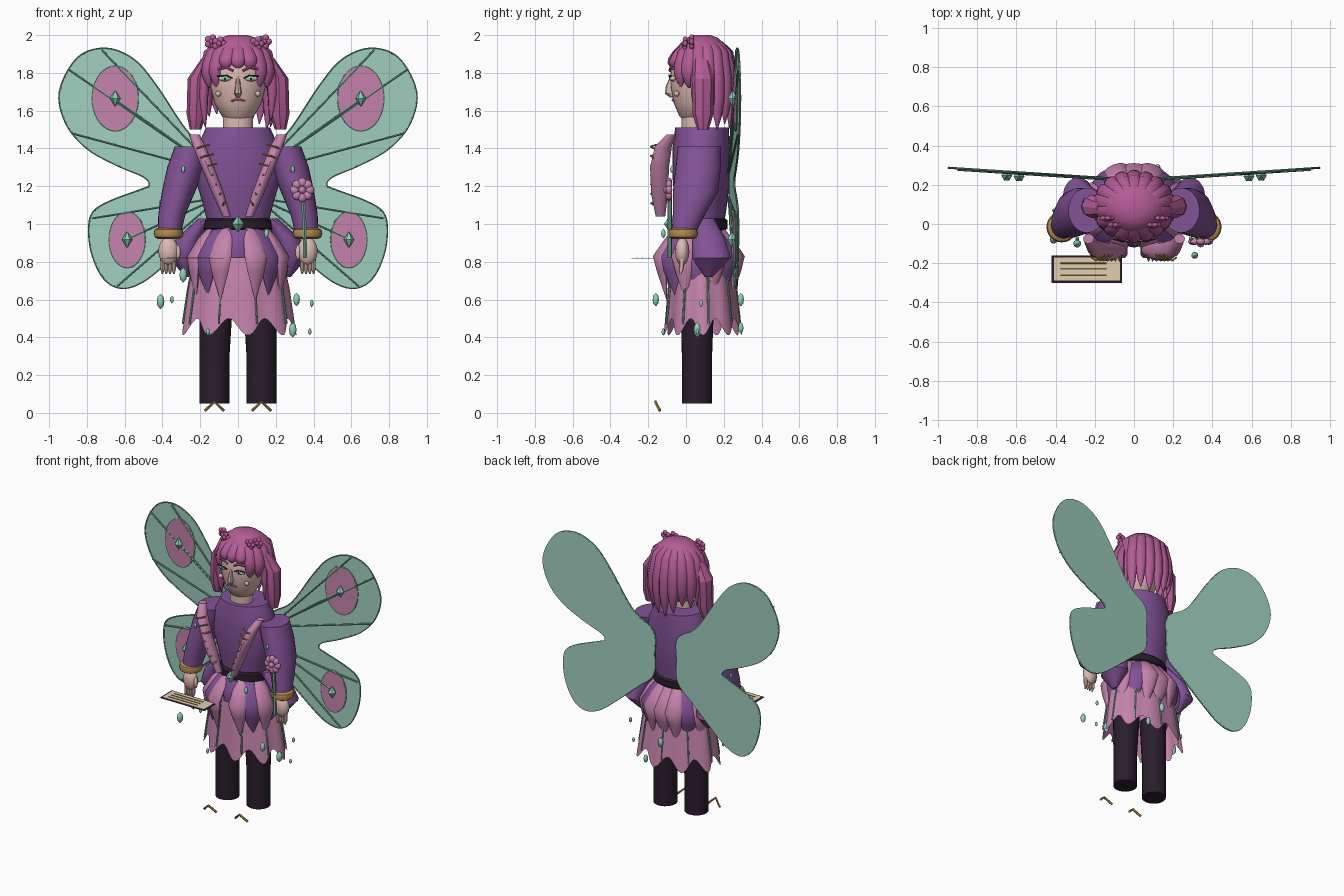
import bpy, bmesh, math, random
from mathutils import Matrix, Vector
from math import sin, cos, pi

cube = bpy.data.objects.get("Cube")
if cube:
    bpy.data.objects.remove(cube, do_unlink=True)
random.seed(4)


def material(name, code):
    rgb = [int(code[i:i + 2], 16) / 255 for i in (0, 2, 4)]
    rgba = [((c + .055) / 1.055) ** 2.4 for c in rgb] + [1]
    m = bpy.data.materials.new(name)
    m.use_nodes = True
    m.diffuse_color = rgba
    m.node_tree.nodes["Principled BSDF"].inputs["Base Color"].default_value = rgba
    return m


purple = material("purple cloth", "825296")
hair = material("rose hair", "B35C96")
pink = material("petal pink", "C583AC")
skin = material("skin", "DDB9B2")
gold = material("gold", "B48A50")
dark = material("dark cloth", "2A1D2C")
teal = material("wing teal", "A0CFBF")
gem_green = material("gem green", "8AD2B8")
vein = material("vein green", "6FA58F")
paper = material("paper", "E0D0AE")


def finish(name, me, mat, angle=40):
    me.materials.clear()
    me.materials.append(mat)
    for p in me.polygons:
        p.use_smooth = True
        p.material_index = 0
    me.set_sharp_from_angle(angle=math.radians(angle))
    ob = bpy.data.objects.new(name, me)
    bpy.context.collection.objects.link(ob)


def from_bmesh(name, bm, mat, angle=40):
    bmesh.ops.recalc_face_normals(bm, faces=bm.faces)
    me = bpy.data.meshes.new(name)
    bm.to_mesh(me)
    bm.free()
    finish(name, me, mat, angle)


def loft(name, rings, mat, n=16, rot=0, waves=0, capped=True, angle=40):
    """Horizontal rings (x, y, z, rx, ry, ripple, drop) joined into a skin."""
    bm = bmesh.new()
    loops = []
    for ring in rings:
        x, y, z, rx, ry, amp, drop = (tuple(ring) + (0, 0))[:7]
        loop = []
        for i in range(n):
            t = 2 * pi * i / n
            w = cos(waves * t)
            u, v = rx * (1 + amp * w) * cos(t), ry * (1 + amp * w) * sin(t)
            loop.append(bm.verts.new((x + u * cos(rot) - v * sin(rot),
                                      y + u * sin(rot) + v * cos(rot), z + drop * w)))
        loops.append(loop)
    for a, b in zip(loops, loops[1:]):
        for i in range(n):
            j = (i + 1) % n
            bm.faces.new((a[i], a[j], b[j], b[i]))
    if capped:
        bm.faces.new(loops[0])
        bm.faces.new(loops[-1])
    from_bmesh(name, bm, mat, angle)


def ball(name, pos, size, mat, seg=12):
    bm = bmesh.new()
    bmesh.ops.create_uvsphere(bm, u_segments=seg, v_segments=seg // 2 + 2, radius=1)
    bm.transform(Matrix.Translation(pos) @ Matrix.Diagonal((*size, 1)))
    from_bmesh(name, bm, mat, 60)


def rod(name, pts, r, mat, cyclic=False):
    cu = bpy.data.curves.new(name, "CURVE")
    cu.dimensions = "3D"
    cu.bevel_depth, cu.bevel_resolution, cu.use_fill_caps = r, 1, True
    sp = cu.splines.new("POLY")
    sp.points.add(len(pts) - 1)
    for p, co in zip(sp.points, pts):
        p.co = (*co, 1)
    sp.use_cyclic_u = cyclic
    ob = bpy.data.objects.new(name, cu)
    bpy.context.collection.objects.link(ob)
    me = bpy.data.meshes.new_from_object(ob.evaluated_get(bpy.context.evaluated_depsgraph_get()))
    bpy.data.objects.remove(ob)
    finish(name, me, mat)


def plate(name, pts, mat, push):
    bm = bmesh.new()
    face = bm.faces.new([bm.verts.new(p) for p in pts])
    out = bmesh.ops.extrude_face_region(bm, geom=[face])
    bmesh.ops.translate(bm, vec=push, verts=[v for v in out["geom"] if isinstance(v, bmesh.types.BMVert)])
    from_bmesh(name, bm, mat)


def smooth_loop(pts, steps=5):
    pts, out, n = [Vector(p) for p in pts], [], len(pts)
    for i in range(n):
        a, b, c, d = (pts[(i + k) % n] for k in (-1, 0, 1, 2))
        for s in range(steps):
            t = s / steps
            out.append(.5 * (2 * b + (c - a) * t + (2 * a - 5 * b + 4 * c - d) * t * t
                             + (3 * b - a - 3 * c + d) * t ** 3))
    return out


def gem(name, x, y, z, r, h, sharp=.5, n=10):
    loft(name, [(x, y, z + h * k, r * f, r * f) for k, f in
                ((-1, .05), (-.6, sharp), (0, 1), (.6, sharp), (1, .05))], gem_green, n)


def blossom(name, x, y, z, spread, r, count, mat):
    for k in range(count):
        t = 2 * pi * k / count
        ball(name + "_petal", (x + spread * cos(t), y, z + spread * sin(t)), (r, r * .7, r), mat, 8)
    ball(name + "_heart", (x, y - r * .4, z), (r * .8,) * 3, mat, 8)


# Torso, neck and head
loft("torso", [(0, .08, 1.02, .165, .125), (0, .08, 1.12, .19, .14), (0, .08, 1.25, .23, .152),
               (0, .08, 1.4, .22, .152), (0, .085, 1.51, .17, .142)], purple, 32)
loft("neck", [(0, .04, 1.45, .08, .065), (0, .04, 1.6, .08, .065)], skin, 20)
loft("head", [(0, .04, 1.545, .05, .05), (0, .045, 1.57, .085, .08), (0, .05, 1.64, .125, .115),
              (0, .05, 1.72, .145, .13), (0, .05, 1.82, .15, .133), (0, .06, 1.92, .11, .1),
              (0, .06, 1.96, .04, .04)], skin, 28)
loft("nose", [(0, -.07, 1.79, .009, .01), (0, -.085, 1.73, .014, .022), (0, -.088, 1.69, .02, .024),
              (0, -.075, 1.67, .01, .01)], skin, 8)
rod("mouth", [(-.036, -.062, 1.65), (-.012, -.07, 1.658), (0, -.07, 1.655), (.012, -.07, 1.658),
              (.036, -.062, 1.65)], .006, hair)
for s in (1, -1):
    ball("eye", (s * .068, -.068, 1.77), (.036, .016, .015), paper)
    ball("iris", (s * .068, -.078, 1.77), (.021, .009, .014), gem_green)
    ball("pupil", (s * .068, -.087, 1.77), (.006, .003, .007), dark, 8)
    rod("lash", [(s * x, y, z) for x, y, z in
                 ((.03, -.083, 1.77), (.06, -.09, 1.787), (.09, -.08, 1.784), (.11, -.078, 1.782))], .004, dark)
    rod("brow", [(s * .025, -.085, 1.812), (s * .06, -.08, 1.83), (s * .105, -.058, 1.82)], .008, hair)
    ball("cheek_bead", (s * .105, -.05, 1.69), (.015,) * 3, skin)

# Hair: smooth crown, locks flowing from it, side curtains and small blossoms
loft("hair_crown", [(0, .085, 2, .05, .045), (0, .085, 1.985, .095, .085), (0, .085, 1.95, .14, .12),
                    (0, .088, 1.9, .168, .143), (0, .09, 1.85, .175, .15)], hair, 40)
for k in range(18):
    t = 2 * pi * (k + .5) / 18
    front = -sin(t)
    end = 1.81 if front > .8 else 1.72 if front > .45 else 1.49 + .1 * random.random()
    fall = 1.91 - end
    rings = [(.05, 1.985, .012), (.1, 1.965, .028), (.155, 1.915, .037), (.182, 1.91 - fall * .35, .041),
             (.188, 1.91 - fall * .6, .037), (.182, 1.91 - fall * .85, .022), (.175, end, .003)]
    loft("hair_lock", [(r * cos(t), .09 + r * .85 * sin(t), z, .75 * w, w)
                       for r, z, w in rings], hair, 10, rot=t, angle=50)
for s in (1, -1):
    loft("hair_curtain", [(s * .17, .08, 1.88, .02, .04), (s * .215, .09, 1.77, .052, .06),
                          (s * .22, .09, 1.58, .052, .055), (s * .225, .09, 1.5, .03, .03)], hair, 8, angle=25)
    for x, y, z in ((.14, .03, 1.965), (.1, -.005, 1.955)):
        blossom("hair_blossom", s * x, y, z, .022, .018, 5, hair)

# Arms, cuffs and hands
for s in (1, -1):
    loft("sleeve", [(s * .24, .07, 1.41, .095, .115), (s * .275, .065, 1.3, .1, .12),
                    (s * .315, .05, 1.17, .088, .12), (s * .35, .015, 1.05, .072, .085),
                    (s * .362, -.01, .96, .062, .065)], purple, 24)
    loft("cuff", [(s * .368, -.015, z, r, r) for z, r in
                  ((.92, .055), (.93, .073), (.95, .079), (.97, .073), (.98, .055))], gold, 24)
    ball("hand", (s * .368, -.02, .855), (.054, .038, .075), skin)
    for k in range(4):
        x = .34 + .02 * k
        loft("finger", [(s * x, -.02, .83, .012, .015), (s * x, -.025, .76, .011, .012),
                        (s * x, -.03, .735, .004, .005)], skin, 8)
    ball("thumb", (s * .318, -.03, .85), (.014, .015, .04), skin, 8)

# Lapels with laces
for s in (1, -1):
    loft("lapel", [(s * .232, -.075, 1.475, .028, .025), (s * .205, -.12, 1.41, .034, .045),
                   (s * .16, -.14, 1.3, .034, .05), (s * .105, -.14, 1.16, .032, .045),
                   (s * .06, -.135, 1.04, .022, .025)], pink, 12)
    for k in range(7):
        z, x, half = 1.41 - .05 * k, .195 - .02 * k, .045 if k < 3 else .01
        rod("lace", [(s * (x - half), -.155, z + .01), (s * x, -.187, z), (s * (x + half * .5), -.17, z - .01)],
            .005, gold)

# Belt and buckle gem
loft("belt", [(0, .075, z, .172 + d, .132 + d) for z, d in
              ((.965, 0), (.975, .012), (1.02, .012), (1.03, 0))], dark, 32)
gem("belt_gem", 0, -.085, 1.0, .032, .042, .45, 4)

# Rippled skirt with veins, overlaid with petals and coat panels
loft("skirt", [(0, .075, 1, .16, .12), (0, .08, .85, .23, .16, .01), (0, .085, .65, .268, .18, .025),
               (0, .09, .455, .295, .2, .05, -.045)], pink, 96, waves=9, capped=False, angle=80)
for k in range(9):
    t = 2 * pi * (k + .25) / 9
    rod("skirt_vein", [(rx * cos(t), .085 + ry * sin(t), z) for rx, ry, z in
                       ((.235, .165, .83), (.27, .183, .65), (.297, .202, .47))], .006, vein)


def petal(name, t, tip, width, mat, grow=1):
    rings = [(.14, .11, 1, .3), (.2, .165, .92, .75), (.25, .222, .83, 1),
             (.25, .21, .75, .75), (.24, .185, tip, .04)]
    loft(name, [(rx * grow * cos(t), .068 + ry * grow * sin(t), z, .032 * w, width * w)
                for rx, ry, z, w in rings], mat, 12, rot=t, angle=50)


for k in range(8):
    petal("skirt_petal", pi * (k + .5) / 4, .6, .066, pink)
    if k == 6:
        loft("front_panel", [(0, -.05, .97, .07, .03), (0, -.09, .9, .065, .03), (0, -.1, .82, .045, .01)], purple, 8)
    else:
        petal("skirt_petal" if k == 2 else "coat_panel", pi * k / 4, .62, .08, pink if k == 2 else purple, .95)
for s in (1, -1):
    loft("coat_tail", [(s * .17, .09, 1.03, .04, .06), (s * .26, .12, .92, .07, .09),
                       (s * .285, .135, .82, .08, .105), (s * .27, .12, .72, .01, .02)], purple, 14, angle=35)

# Legs and toe chevrons
for s in (1, -1):
    loft("leg", [(s * .125, .058, .05, .08, .08), (s * .125, .058, .3, .08, .08),
                 (s * .115, .06, .62, .09, .09)], dark, 24)
    rod("toe_chevron", [(s * .125 - .05, -.138, .012), (s * .125, -.162, .058),
                        (s * .125 + .05, -.138, .012)], .008, gold)

# Wings with rims, eye spots, veins and gems
outline = smooth_loop([(.09, 1.2), (.1, 1.36), (.26, 1.48), (.43, 1.73), (.55, 1.87), (.7, 1.93), (.85, 1.88),
                       (.945, 1.7), (.91, 1.53), (.8, 1.4), (.64, 1.31), (.5, 1.25), (.47, 1.205), (.52, 1.18),
                       (.68, 1.12), (.77, 1.06), (.79, .96), (.77, .83), (.71, .71), (.62, .66), (.51, .69),
                       (.38, .79), (.22, .93), (.1, 1.04)])
for s in (1, -1):
    def on_wing(x, z, off=0):
        return (s * x, .225 + .065 * x - off, z)
    edge = [on_wing(*p) for p in outline]
    plate("wing", edge, teal, (0, .006, 0))
    rod("wing_rim", edge, .005, vein, True)
    for x, z, rx, rz in ((.65, 1.665, .122, .172), (.587, .917, .095, .148)):
        ring = [on_wing(x + rx * cos(a * pi / 18), z + rz * sin(a * pi / 18), .004) for a in range(36)]
        plate("wing_spot", ring, pink, (0, -.004, 0))
        rod("spot_rim", ring, .005, vein, True)
        gem("wing_gem", *on_wing(x, z, .02), .028, .042, .45, 6)
    for root, tips in (((.1, 1.27), ((.72, 1.92), (.9, 1.82), (.65, 1.66), (.88, 1.48))),
                       ((.1, 1.14), ((.77, 1.03), (.587, .92), (.64, .67)))):
        for tip in tips:
            rod("wing_vein", [on_wing(*root, .006), on_wing(*tip, .006)], .006, vein)

# Flower wand
rod("wand_stem", [(.355, -.085, .82), (.352, -.085, 1.0), (.342, -.085, 1.16)], .012, vein)
blossom("wand_flower", .34, -.09, 1.18, .04, .025, 8, pink)

# Open page with ruled lines
for name, mat, inset, z in (("page_cover", dark, 0, .814), ("page", paper, .012, .817)):
    x0, x1, y0, y1 = -.42 + inset, -.06 - inset, -.3 + inset, -.16 - inset
    plate(name, [(x0, y0, z), (x1, y0, z), (x1, y1, z), (x0, y1, z)], mat, (0, 0, .002))
for k in range(3):
    y = -.2 - .03 * k
    rod("page_line", [(-.375, y, .82), (-.14, y, .82)], .003, gold)

# Floating dew drops
for x, y, z, h in ((-.41, -.08, .59, .04), (-.35, .07, .6, .02), (-.29, -.1, .73, .04), (.29, .06, .44, .04),
                   (.31, -.16, .6, .035), (.39, .08, .58, .02), (.38, .06, .43, .018), (-.16, -.12, .43, .02),
                   (-.29, -.075, 1.29, .02), (.29, -.075, 1.29, .02), (-.41, .07, 1.11, .018),
                   (.15, -.12, .95, .025), (0, .29, .6, .035), (.12, .29, .45, .03)):
    gem("dew_drop", x, y, z, h * .5, h, .8)
